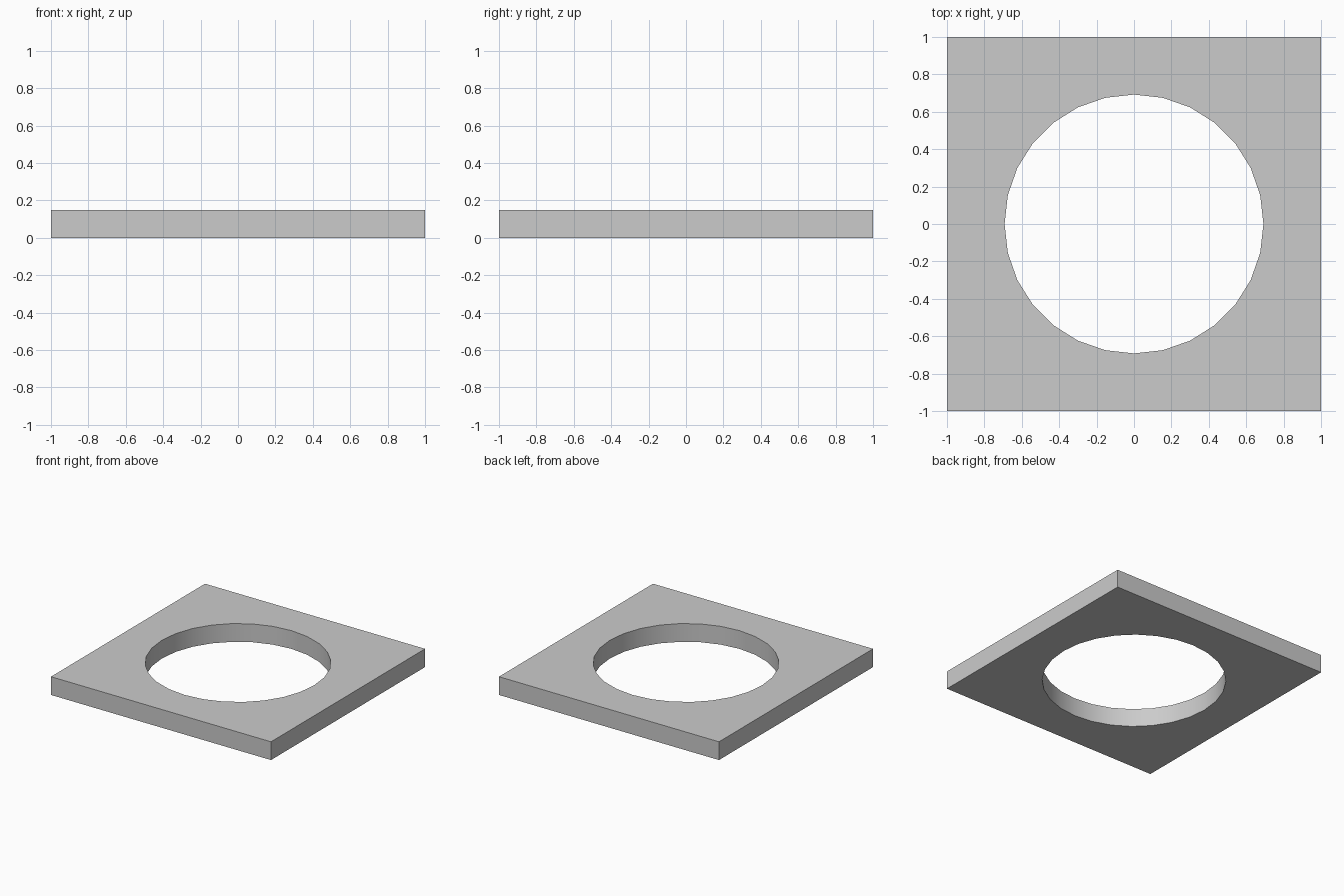
import bpy, bmesh
from math import cos, sin, tau, radians

if "Cube" in bpy.data.objects:
    bpy.data.objects.remove(bpy.data.objects["Cube"])

THICKNESS = 0.15
HOLE_RADIUS = 0.692
HOLE_SIDES = 28


def add_loop(bm, points):
    verts = [bm.verts.new((x, y, 0)) for x, y in points]
    return [bm.edges.new((v, verts[(i + 1) % len(verts)])) for i, v in enumerate(verts)]


bm = bmesh.new()

# Square outline and round hole outline
edges = add_loop(bm, [(-1, -1), (1, -1), (1, 1), (-1, 1)])
edges += add_loop(bm, [(HOLE_RADIUS * cos(tau * i / HOLE_SIDES),
                        HOLE_RADIUS * sin(tau * i / HOLE_SIDES))
                       for i in range(HOLE_SIDES)])

# Fill between the outlines, then extrude to a closed solid
bmesh.ops.triangle_fill(bm, edges=edges, use_beauty=True, normal=(0, 0, 1))
ext = bmesh.ops.extrude_face_region(bm, geom=bm.faces[:], use_keep_orig=True)
top = [g for g in ext["geom"] if isinstance(g, bmesh.types.BMVert)]
bmesh.ops.translate(bm, verts=top, vec=(0, 0, THICKNESS))
bmesh.ops.recalc_face_normals(bm, faces=bm.faces[:])

# Square plate with round opening
mesh = bpy.data.meshes.new("square_plate")
bm.to_mesh(mesh)
bm.free()
plate = bpy.data.objects.new("square_plate", mesh)
bpy.context.collection.objects.link(plate)

# Smooth hole wall, sharp rims and corners
bpy.context.view_layer.objects.active = plate
plate.select_set(True)
bpy.ops.object.shade_smooth_by_angle(angle=radians(30))
